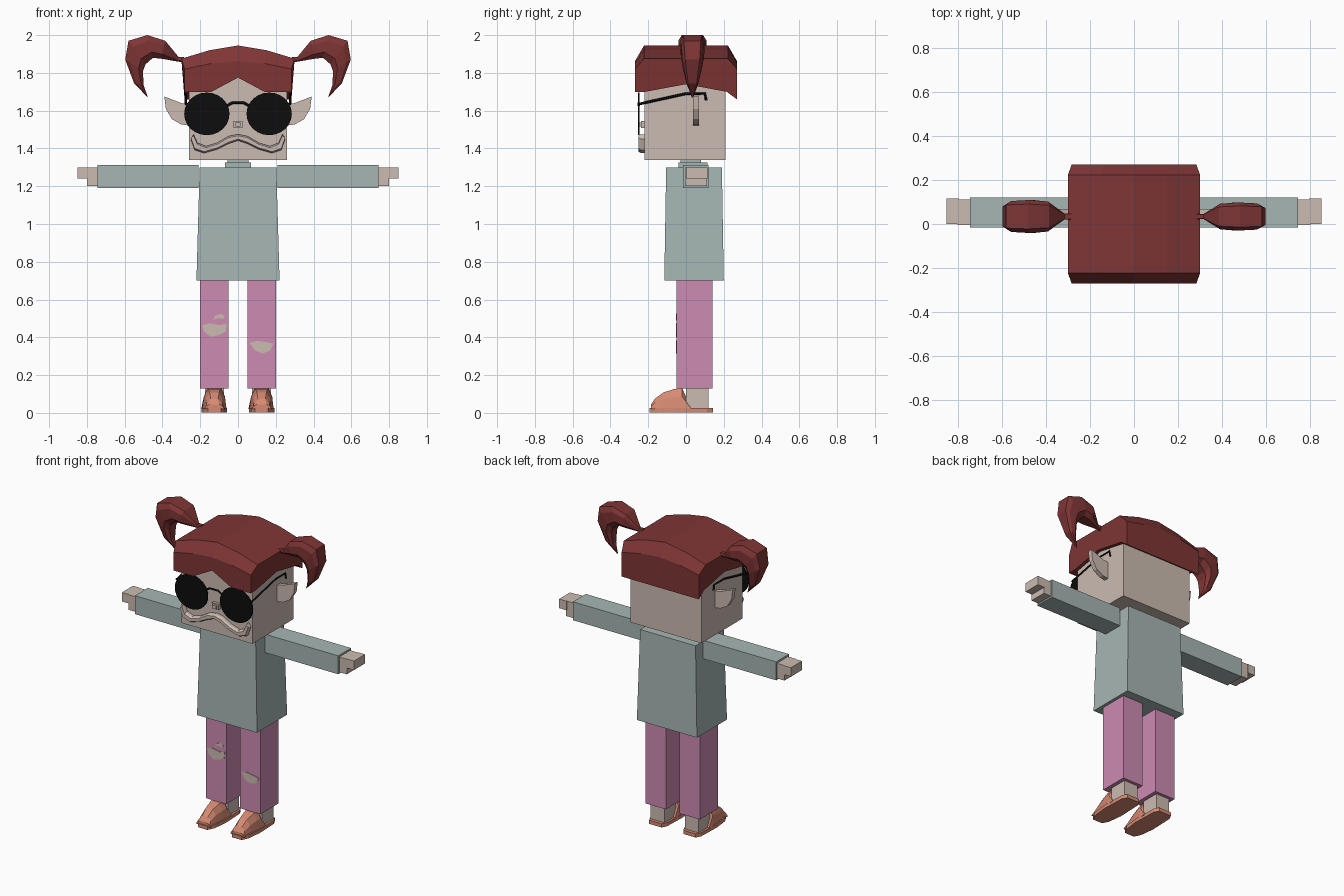
import bpy, bmesh, math
from mathutils import Vector

if "Cube" in bpy.data.objects:
    bpy.data.objects.remove(bpy.data.objects["Cube"], do_unlink=True)


def material(name, rgb):
    m = bpy.data.materials.new(name)
    m.use_nodes = True
    m.diffuse_color = (*rgb, 1)
    bsdf = m.node_tree.nodes["Principled BSDF"]
    bsdf.inputs["Base Color"].default_value = (*rgb, 1)
    bsdf.inputs["Roughness"].default_value = 0.9
    return m


SKIN = material("skin", (0.60, 0.50, 0.44))
SHIRT = material("grey_teal", (0.38, 0.47, 0.455))
PINK = material("pink", (0.61, 0.26, 0.445))
CORAL = material("coral", (0.67, 0.255, 0.17))
HAIR = material("dark_red", (0.215, 0.036, 0.036))
BLACK = material("black", (0.004, 0.004, 0.004))


def loft(name, rings, mat):
    """Skin a row of equal-length rings and cap both ends."""
    bm = bmesh.new()
    rows = [[bm.verts.new(p) for p in ring] for ring in rings]
    n = len(rows[0])
    for a, b in zip(rows, rows[1:]):
        for i in range(n):
            j = (i + 1) % n
            bm.faces.new((a[i], a[j], b[j], b[i]))
    bm.faces.new(rows[0])
    bm.faces.new(rows[-1])
    bmesh.ops.recalc_face_normals(bm, faces=bm.faces)
    mesh = bpy.data.meshes.new(name)
    bm.to_mesh(mesh)
    bm.free()
    mesh.materials.append(mat)
    ob = bpy.data.objects.new(name, mesh)
    bpy.context.collection.objects.link(ob)
    return ob


def rect(x, y, z):
    return [(x[0], y[0], z), (x[1], y[0], z), (x[1], y[1], z), (x[0], y[1], z)]


def box(name, x, y, z, mat):
    return loft(name, [rect(x, y, z[0]), rect(x, y, z[1])], mat)


def plate(name, pts, y, mat):
    """Outline in x and z, extruded along y."""
    return loft(name, [[(px, d, pz) for px, pz in pts] for d in y], mat)


def wire(name, pts, r, mat):
    curve = bpy.data.curves.new(name, "CURVE")
    curve.dimensions = "3D"
    curve.bevel_depth = r
    curve.bevel_resolution = 0
    curve.use_fill_caps = True
    spline = curve.splines.new("POLY")
    spline.points.add(len(pts) - 1)
    for p, co in zip(spline.points, pts):
        p.co = (*co, 1)
    curve.materials.append(mat)
    ob = bpy.data.objects.new(name, curve)
    bpy.context.collection.objects.link(ob)


# Torso, collar, neck and head
loft("shirt", [rect((-.22, .22), (-.115, .20), .70),
               rect((-.203, .203), (-.105, .19), 1.30)], SHIRT)
box("collar", (-.07, .07), (-.04, .115), (1.30, 1.325), SHIRT)
box("neck", (-.055, .055), (-.03, .08), (1.32, 1.345), SHIRT)
box("head", (-.26, .26), (-.22, .21), (1.34, 1.80), SKIN)


# Hair cap: cross-sections run from side to side
def hair_section(x_low, x_top, front, brow, top):
    return [(x_low, -.27, front), (x_low, -.27, brow), (x_top, -.222, top),
            (x_top, .222, top), (x_low, .27, brow), (x_low, .27, 1.66),
            (x_low, .215, 1.70), (x_low, .0, 1.74), (x_low, -.215, front)]


half = [(.283, .30, 1.70, 1.82, 1.875), (.14, .15, 1.70, 1.85, 1.92)]
sections = [hair_section(-a, -b, *rest) for a, b, *rest in half]
sections.append(hair_section(0, 0, 1.775, 1.862, 1.945))
sections += [hair_section(*h) for h in reversed(half)]
loft("hair", sections, HAIR)

# Pigtails: outer and inner edge points with half width
tail = [((.285, 1.885), (.285, 1.855), .015), ((.315, 1.885), (.32, 1.86), .014),
        ((.385, 1.97), (.405, 1.875), .068), ((.48, 2.0), (.45, 1.88), .075),
        ((.58, 1.97), (.49, 1.845), .07), ((.597, 1.87), (.503, 1.81), .06),
        ((.55, 1.745), (.50, 1.735), .035), ((.478, 1.67), (.482, 1.685), .006)]
for s, side, fat in ((1, "left", .85), (-1, "right", 1)):
    rings = []
    for outer, inner, w in tail:
        o, i = Vector((s * outer[0], 0, outer[1])), Vector((s * inner[0], 0, inner[1]))
        ring = []
        for t, k in ((0, -.75), (.25, -1), (.75, -1), (1, -.6),
                     (1, .6), (.75, 1), (.25, 1), (0, .75)):
            p = o.lerp(i, t)
            ring.append((p.x, .034 + k * w * fat, p.z))
        rings.append(ring)
    loft(side + "_pigtail", rings, HAIR)

# Tears in the trousers, in x and z
tears = {"right_knee_tear": [(-.19, .465), (-.15, .475), (-.10, .465), (-.06, .472),
                             (-.065, .43), (-.10, .412), (-.145, .403), (-.18, .43)],
         "right_small_tear": [(-.135, .49), (-.12, .515), (-.09, .525), (-.07, .512),
                              (-.08, .497), (-.11, .502)],
         "left_knee_tear": [(.06, .37), (.10, .382), (.145, .375), (.188, .367),
                            (.17, .33), (.13, .315), (.09, .33)]}
for name, pts in tears.items():
    plate(name, pts, (-.053, -.046), SKIN)

# Limbs, ears and glasses sides
shoe = [(-.185, .02, .045, .045), (-.165, .02, .075, .04), (-.12, .02, .108, .045),
        (-.06, .02, .127, .052), (-.02, .02, .13, .056), (.025, .02, .03, .062)]
ear = [(.25, 1.63), (.30, 1.64), (.39, 1.675), (.382, 1.61), (.35, 1.555), (.30, 1.527),
       (.25, 1.52)]
for s, side in ((1, "left"), (-1, "right")):
    def span(a, b):
        return (s * a, s * b)

    box(side + "_sleeve", span(.21, .745), (-.015, .12), (1.19, 1.312), SHIRT)
    box(side + "_palm", span(.74, .80), (-.004, .112), (1.20, 1.30), SKIN)
    box(side + "_fingers", span(.795, .85), (0, .115), (1.24, 1.30), SKIN)
    box(side + "_trouser_leg", span(.05, .20), (-.05, .14), (.13, .70), PINK)
    box(side + "_ankle", span(.075, .175), (.0, .12), (.025, .14), SKIN)

    # Shoe upper tapers towards the top; sole runs under the heel
    cx = s * .125
    loft(side + "_shoe", [[(cx - w - .008, y, lo), (cx + w + .008, y, lo),
                           (cx + w, y, lo + .6 * (hi - lo)), (cx + w - .02, y, hi),
                           (cx - w + .02, y, hi), (cx - w, y, lo + .6 * (hi - lo))]
                          for y, lo, hi, w in shoe], CORAL)
    sole = [(-.035, -.192), (.035, -.192), (.056, -.15), (.068, -.05), (.062, .11),
            (.045, .142), (-.045, .142), (-.062, .11), (-.068, -.05), (-.056, -.15)]
    loft(side + "_sole", [[(cx + x, y, z) for x, y in sole] for z in (.003, .027)], CORAL)

    plate(side + "_ear", [(s * x, z) for x, z in ear], (.038, .068), SKIN)
    lens = [(s * .165 + .12 * math.cos(a), 1.583 + .113 * math.sin(a))
            for a in (i * math.tau / 24 for i in range(24))]
    plate(side + "_lens", lens, (-.255, -.247), BLACK)
    wire(side + "_temple", [(s * x, y, z) for x, y, z in
         ((.277, -.25, 1.635), (.277, .0, 1.69), (.277, .10, 1.69), (.277, .107, 1.655))],
         .007, BLACK)

wire("glasses_bridge", [(-.06, -.25, 1.625), (-.03, -.25, 1.642), (.03, -.25, 1.642),
                        (.06, -.25, 1.625)], .007, BLACK)

# Nose and raised wavy mouth
box("nose", (-.025, .025), (-.238, -.21), (1.508, 1.545), SKIN)
box("nose_tip", (-.014, .014), (-.252, -.23), (1.515, 1.537), SKIN)
upper = [(0, 1.475), (.05, 1.465), (.11, 1.43), (.17, 1.412), (.215, 1.43), (.235, 1.475)]
lower = [(0, 1.442), (.05, 1.425), (.11, 1.395), (.18, 1.375), (.23, 1.392), (.25, 1.45)]


def band(shrink):
    edge = []
    for row, d in ((upper, -shrink), (lower, shrink)):
        pts = [(-x, z + d) for x, z in reversed(row[1:])] + [(x, z + d) for x, z in row]
        edge += pts if row is upper else pts[::-1]
    return edge


loft("mouth", [[(x, y, z) for x, z in band(k)]
               for y, k in ((-.215, 0), (-.238, 0), (-.252, .008))], SKIN)
